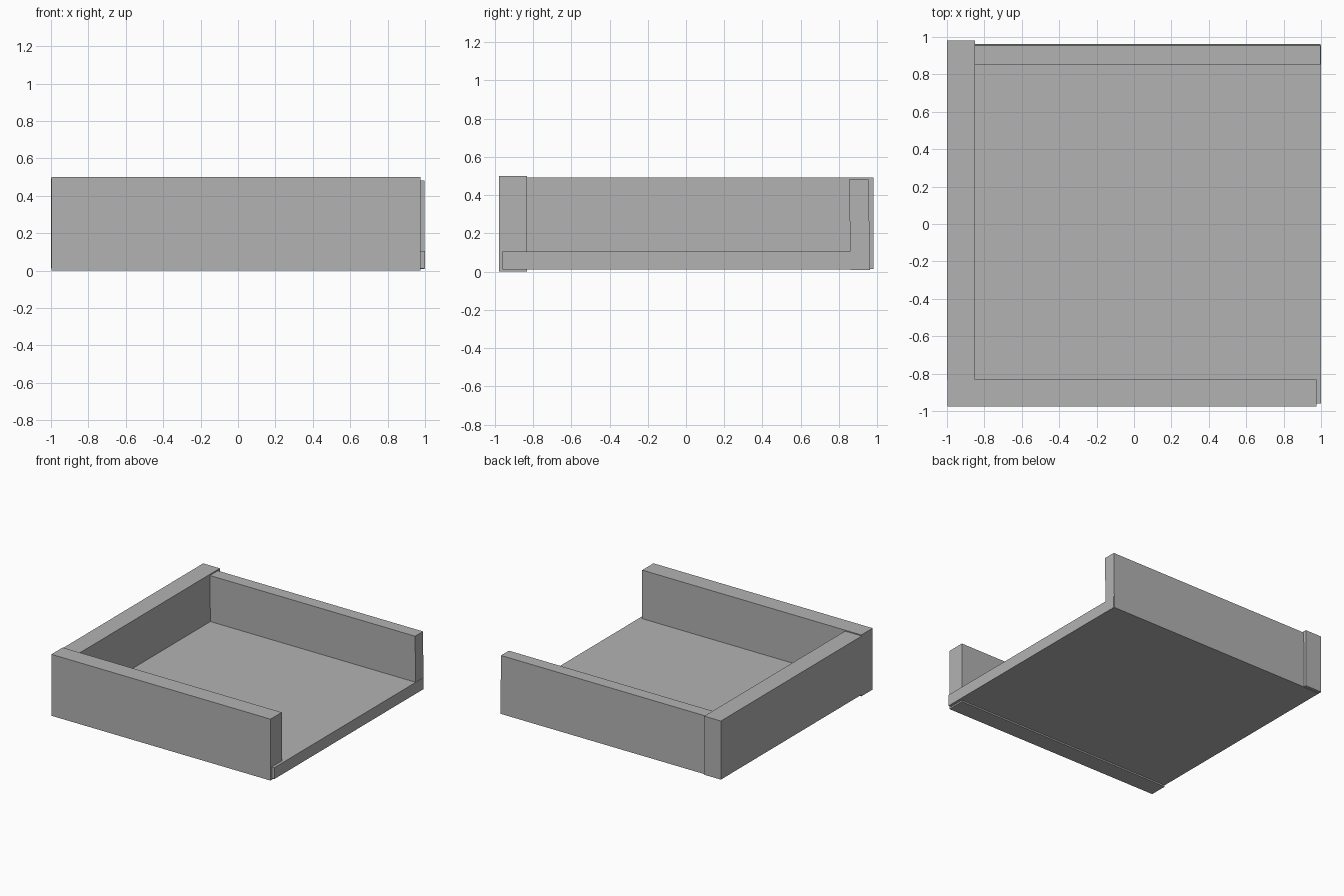
import bpy
import bmesh

# Remove the default object
cube = bpy.data.objects.get("Cube")
if cube:
    bpy.data.objects.remove(cube, do_unlink=True)

# Single plain grey
grey = bpy.data.materials.new("plain_grey")
grey.use_nodes = True
colour = (0.448, 0.448, 0.448, 1)
grey.diffuse_color = colour
grey.node_tree.nodes["Principled BSDF"].inputs["Base Color"].default_value = colour


def slab(name, x, y, z, lean=0):
    """Box spanning the given (low, high) ranges; its top shifts by lean in y."""
    bm = bmesh.new()
    bmesh.ops.create_cube(bm, size=1)
    for v in bm.verts:
        top = v.co.z > 0
        v.co = [r[1] if c > 0 else r[0] for c, r in zip(v.co, (x, y, z))]
        if top:
            v.co.y += lean
    mesh = bpy.data.meshes.new(name)
    bm.to_mesh(mesh)
    bm.free()
    mesh.materials.append(grey)
    obj = bpy.data.objects.new(name, mesh)
    bpy.context.collection.objects.link(obj)
    return obj


# Tray floor
slab("floor", (-0.99, 1.0), (-0.96, 0.955), (0.012, 0.105))

# Three walls, leaving the +x side open
slab("front_wall", (-0.997, 0.977), (-0.977, -0.832), (0.0, 0.5))
slab("right_wall", (-1.0, -0.85), (-0.832, 0.98), (0.015, 0.492))
slab("back_wall", (-0.85, 0.998), (0.86, 0.962), (0.01, 0.482), lean=-0.007)
